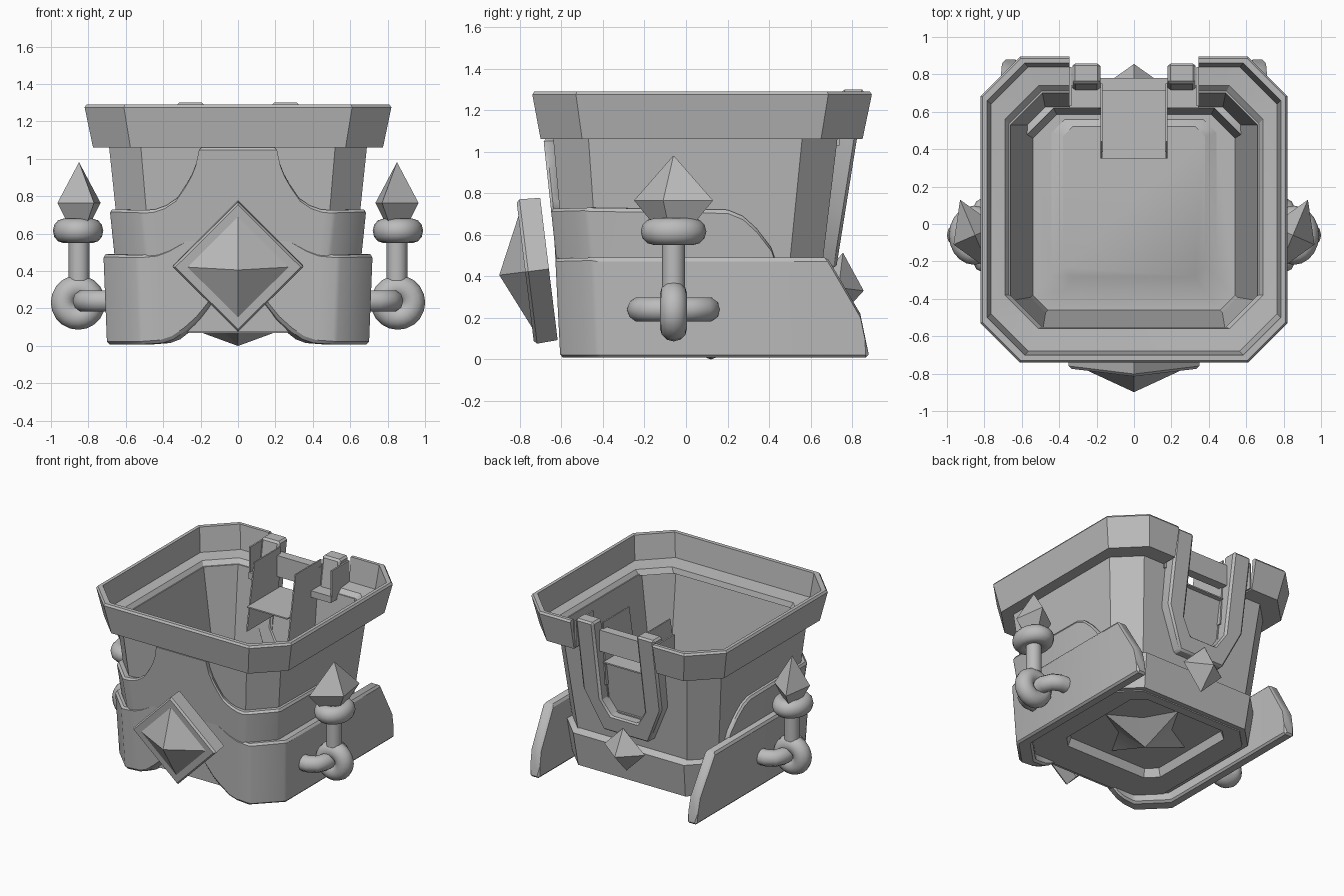
import bpy, bmesh, math
from mathutils import Vector, Matrix

cube = bpy.data.objects.get("Cube")
if cube:
    bpy.data.objects.remove(cube)

stone = bpy.data.materials.new("stone_grey")
stone.use_nodes = True
GREY = (0.5, 0.5, 0.5, 1)
stone.diffuse_color = GREY
stone.node_tree.nodes["Principled BSDF"].inputs["Base Color"].default_value = GREY


# --- helpers ---
def finish(ob, bevel=0, angle=30):
    ob.data.materials.clear()
    ob.data.materials.append(stone)
    bpy.ops.object.select_all(action='DESELECT')
    ob.select_set(True)
    bpy.context.view_layer.objects.active = ob
    if bevel:
        mod = ob.modifiers.new("bevel", 'BEVEL')
        mod.width, mod.segments, mod.limit_method = bevel, 1, 'ANGLE'
        mod.angle_limit = math.radians(40)
        bpy.ops.object.modifier_apply(modifier=mod.name)
    bpy.ops.object.shade_smooth_by_angle(angle=math.radians(angle))
    return ob


def loft(name, sections, cyclic=False, bevel=0):
    """Skin a row of equal closed loops; cap the ends or join them."""
    bm = bmesh.new()
    rows = [[bm.verts.new(p) for p in s] for s in sections]
    n = len(rows[0])
    pairs = list(zip(rows, rows[1:]))
    if cyclic:
        pairs.append((rows[-1], rows[0]))
    else:
        bm.faces.new(rows[0])
        bm.faces.new(rows[-1])
    for a, b in pairs:
        for i in range(n):
            j = (i + 1) % n
            bm.faces.new((a[i], a[j], b[j], b[i]))
    bmesh.ops.recalc_face_normals(bm, faces=bm.faces)
    mesh = bpy.data.meshes.new(name)
    bm.to_mesh(mesh)
    bm.free()
    ob = bpy.data.objects.new(name, mesh)
    bpy.context.collection.objects.link(ob)
    return finish(ob, bevel)


def box(name, x0, x1, y0, y1, z0, z1):
    return loft(name, [[(x0, y0, z), (x1, y0, z), (x1, y1, z), (x0, y1, z)]
                       for z in (z0, z1)])


def octagon(hx, y0, y1, c, z):
    right = [(hx - c, y0), (hx, y0 + c), (hx, y1 - c), (hx - c, y1)]
    return [(x, y, z) for x, y in right + [(-x, y) for x, y in reversed(right)]]


def cut(ob, cutter):
    mod = ob.modifiers.new("notch", 'BOOLEAN')
    mod.operation, mod.object, mod.solver = 'DIFFERENCE', cutter, 'EXACT'
    bpy.context.view_layer.objects.active = ob
    bpy.ops.object.modifier_apply(modifier=mod.name)
    bpy.data.objects.remove(cutter)


# --- bowl body with floor and recessed underside ---
body = loft("body", [
    octagon(.40, -.28, .52, .07, .13), octagon(.42, -.30, .54, .08, .07),
    octagon(.585, -.55, .61, .15, .07), octagon(.69, -.64, .73, .17, 1.07),
    octagon(.66, -.58, .70, .17, 1.07), octagon(.54, -.46, .60, .07, .12),
    octagon(.44, -.35, .56, .07, .12), octagon(.38, -.28, .52, .05, .16)])
cut(body, box("body_cutter", -.175, .175, .5, 1, .58, 1.2))

# --- rim, open at the back ---
rim = loft("rim", [
    octagon(.775, -.70, .85, .20, 1.06), octagon(.82, -.74, .895, .21, 1.275),
    octagon(.81, -.73, .885, .205, 1.29), octagon(.785, -.70, .86, .2, 1.29),
    octagon(.765, -.68, .84, .2, 1.11), octagon(.69, -.56, .74, .18, 1.10),
    octagon(.66, -.55, .70, .17, 1.06)], cyclic=True)
cut(rim, box("rim_cutter", -.345, .345, .6, 1, 1, 1.4))

# --- base band ---
loft("base_band", [
    octagon(.55, -.5, .58, .14, .08), octagon(.61, -.57, .65, .16, .075),
    octagon(.635, -.585, .69, .17, .33), octagon(.59, -.55, .62, .16, .37)],
    cyclic=True)

# --- star under the floor ---
star = []
for k in range(8):
    r = .19 if k % 2 else .37
    a = k * math.pi / 4
    star.append((r * math.cos(a), r * math.sin(a)))
loft("underside_star", [[(x * f, .12 + y * f, z) for x, y in star]
                        for f, z in ((1, .135), (.005, 0))])


# --- wrapped panels: run from the front centre round to each side ---
def wrap(name, shape, stations, thick, bevel):
    def point(u, z, inset):
        hx, yf, c = shape(z)
        if u <= 1:
            return (u * (hx - inset - c), yf + inset, z)
        if u <= 2:
            return (hx - inset - c * (2 - u), yf + inset + c * (u - 1), z)
        return (hx - inset, yf + c + u - 2, z)
    half = [[point(u, lo, 0), point(u, hi, 0), point(u, hi, thick), point(u, lo, thick)]
            for u, lo, hi in stations]
    other = [[(-x, y, z) for x, y, z in s] for s in reversed(half[1:])]
    loft(name, other + half, bevel=bevel)


wrap("upper_panel", lambda z: (.61 + .104 * z, -.573 - .107 * z, .17), [
    (0, .42, 1.065), (.38, .4, 1.065), (.42, .4, .98), (.47, .4, .92), (.54, .4, .86),
    (.64, .4, .79), (.76, .4, .75), (.88, .4, .73), (1, .4, .725), (2, .4, .73),
    (2.68, .4, .72), (2.75, .4, .69), (2.81, .4, .63), (2.87, .4, .54), (2.89, .4, .46)],
    .06, .014)
wrap("lower_panel", lambda z: (.70 + .04 * z, -.605 - .05 * z, .18), [
    (0, .36, .68), (.28, .23, .65), (.42, .14, .61), (.55, .08, .56), (.68, .035, .52),
    (.8, .015, .495), (1, .008, .485), (2, .008, .49),
    (3.13, .008, .49), (3.275, .008, .22), (3.305, .008, .03)],
    .08, .014)


# --- diamond ornaments ---
def diamond(name, profile, loc, turn):
    m = (Matrix.Translation(loc) @ Matrix.Rotation(turn, 4, 'Z')
         @ Matrix.Rotation(math.radians(7), 4, 'X'))
    loft(name, [[m @ Vector(p) for p in ((r, -d, 0), (0, -d, r), (-r, -d, 0), (0, -d, -r))]
                for r, d in profile])


diamond("front_diamond",
        [(.345, 0), (.35, .1), (.335, .115), (.27, .115), (.002, .24)],
        (0, -.66, .435), 0)
diamond("back_diamond", [(.002, -.11), (.17, 0), (.002, .12)], (0, .735, .345), math.pi)


# --- U-shaped spout frame on the back wall ---
def wall_y(z):
    return .653 + .16 * z


def frame_section(outer, inner):
    y = [wall_y(p[1]) for p in (outer, inner)]
    (xo, zo), (xi, zi) = outer, inner
    return [(xo, y[0], zo), (xi, y[1], zi), (xi, y[1] - .11, zi), (xo, y[0] - .11, zo)]


arm = [((.33, 1.3), (.18, 1.3)), ((.33, .74), (.18, .68)), ((.19, .44), (.11, .57))]
flip = [tuple((-x, z) for x, z in pair) for pair in reversed(arm)]
loft("spout_frame", [frame_section(o, i) for o, i in arm + flip], bevel=.014)
box("spout_beam", -.18, .18, .71, .78, 1.06, 1.22)
box("spout_floor", -.17, .17, .35, .75, .96, .97)
loft("spout_back", [[(x, wall_y(z) - d, z) for x, d in
                     ((-.2, .1), (.2, .1), (.2, .09), (-.2, .09))] for z in (.5, .97)])
for s, side in ((1, "left"), (-1, "right")):
    cheek = [(.35, .78), (.72, .78), (.75, 1.27), (.44, 1.27)]
    loft(side + "_spout_cheek", [[(s * x, y, z) for y, z in cheek] for x in (.168, .178)])
    inner, outer = sorted((s * .18, s * .345))
    box(side + "_spout_ledge", inner, outer, .62, .74, 1.03, 1.08)
    inner, outer = sorted((s * .335, s * .347))
    box(side + "_rim_flange", inner, outer, .63, .84, 1.07, 1.27)

# --- hanging side ornaments ---
CX, CY = .855, -.06
for s, side in ((1, "left"), (-1, "right")):
    # bent bar fixed to the side panel
    curve = bpy.data.curves.new(side + "_bar", 'CURVE')
    curve.dimensions, curve.bevel_depth, curve.bevel_resolution = '3D', .06, 3
    curve.use_fill_caps = True
    path = [(.66, .165), (.75, .165), (.80, .14), (.825, .08)]
    path += [(x, -y) for x, y in reversed(path)]
    spline = curve.splines.new('POLY')
    spline.points.add(len(path) - 1)
    for p, (x, y) in zip(spline.points, path):
        p.co = (s * x, CY + y, .24, 1)
    bar = bpy.data.objects.new(side + "_bar", curve)
    bpy.context.collection.objects.link(bar)
    bpy.ops.object.select_all(action='DESELECT')
    bar.select_set(True)
    bpy.context.view_layer.objects.active = bar
    bpy.ops.object.convert(target='MESH')
    finish(bpy.context.object, angle=50)

    # ring, stem and collar
    bpy.ops.mesh.primitive_torus_add(
        major_radius=.08, minor_radius=.066, major_segments=20, minor_segments=12,
        location=(s * CX, CY, .232), rotation=(math.pi / 2, 0, 0))
    bpy.context.object.name = side + "_ring"
    finish(bpy.context.object, angle=50)
    bpy.ops.mesh.primitive_cylinder_add(vertices=16, radius=.055, depth=.3,
                                        location=(s * (CX - .005), CY, .5))
    bpy.context.object.name = side + "_stem"
    finish(bpy.context.object)
    bpy.ops.mesh.primitive_torus_add(
        major_radius=.085, minor_radius=.06, major_segments=20, minor_segments=12,
        location=(s * CX, CY, .615))
    bpy.context.object.name = side + "_collar"
    bpy.context.object.scale = (.93, 1.09, 1.08)
    finish(bpy.context.object, angle=50)

    # pointed crystal
    corners = [(.08, .19), (.115, -.05), (-.08, -.19), (-.115, .05)]
    loft(side + "_crystal", [[(s * (CX - .005 + x * f), CY + y * f, z) for x, y in corners]
                             for f, z in ((.55, .66), (1, .765), (.01, .98))])

# --- soften the wide corner facets ---
for name in ("body", "rim", "upper_panel", "lower_panel"):
    finish(bpy.data.objects[name], angle=46)
